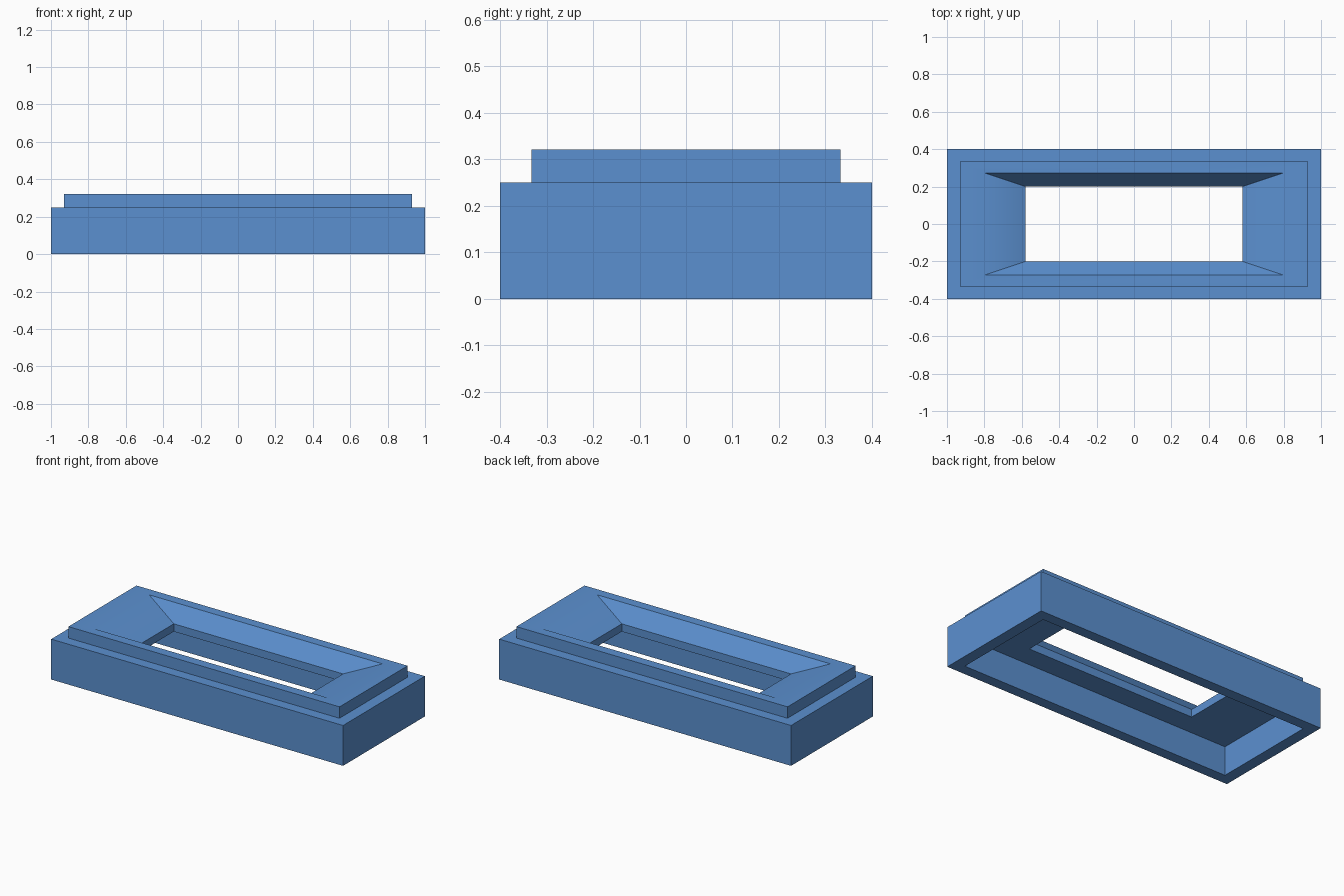
import bpy, bmesh, math

if "Cube" in bpy.data.objects:
    bpy.data.objects.remove(bpy.data.objects["Cube"])

blue = bpy.data.materials.new("blue")
blue.diffuse_color = (0.105, 0.28, 0.63, 1)
blue.use_nodes = True
blue.node_tree.nodes["Principled BSDF"].inputs["Base Color"].default_value = blue.diffuse_color

# Closed cross-section of the frame: half width x, half depth y, height z
RINGS = [
    (1.00, 0.40, 0.00),     # outer foot
    (1.00, 0.40, 0.25),     # body shoulder
    (0.929, 0.333, 0.25),   # foot of raised step
    (0.929, 0.333, 0.321),  # top of raised step
    (0.80, 0.273, 0.321),   # start of the sloped funnel
    (0.58, 0.20, 0.228),    # upper edge of the opening
    (0.58, 0.20, 0.18),     # lower edge of the opening
    (0.93, 0.333, 0.18),    # ceiling of the hollow underside
    (0.93, 0.333, 0.00),    # inner foot
]

bm = bmesh.new()
loops = [[bm.verts.new((sx * x, sy * y, z))
          for sx, sy in ((-1, -1), (1, -1), (1, 1), (-1, 1))]
         for x, y, z in RINGS]

# Join each rectangular ring to the next, closing back to the first
for a, b in zip(loops, loops[1:] + loops[:1]):
    for i in range(4):
        j = (i + 1) % 4
        bm.faces.new((a[i], a[j], b[j], b[i]))
bmesh.ops.recalc_face_normals(bm, faces=bm.faces)

mesh = bpy.data.meshes.new("bezel_frame")
bm.to_mesh(mesh)
bm.free()
mesh.materials.append(blue)
frame = bpy.data.objects.new("bezel_frame", mesh)
bpy.context.collection.objects.link(frame)

# Shallow end slopes blend into the top, all other edges stay sharp
bpy.context.view_layer.objects.active = frame
frame.select_set(True)
bpy.ops.object.shade_smooth_by_angle(angle=math.radians(30))
